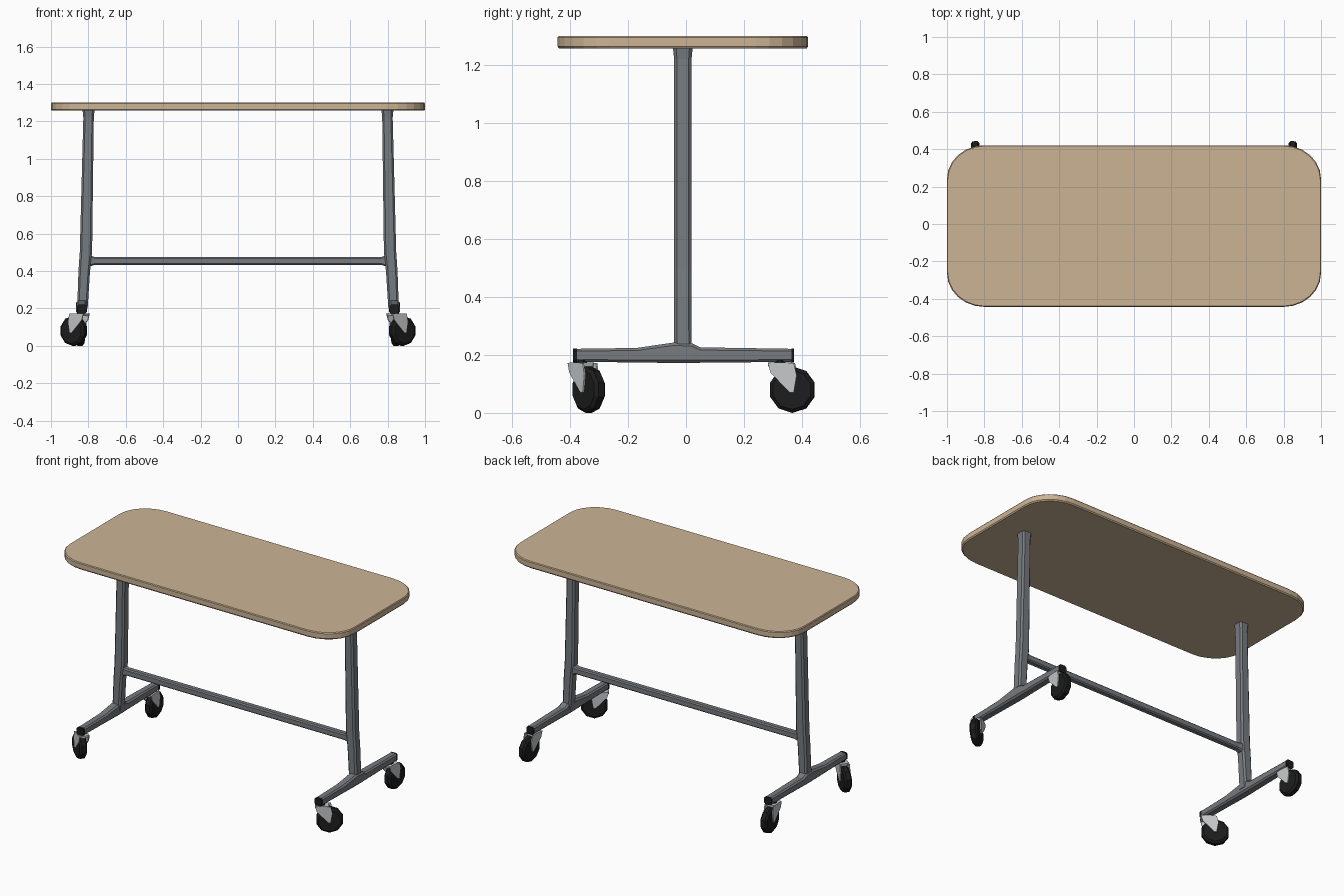
import bpy, bmesh, math
from mathutils import Vector, Matrix

if "Cube" in bpy.data.objects:
    bpy.data.objects.remove(bpy.data.objects["Cube"])


def material(name, rgb):
    m = bpy.data.materials.new(name)
    m.diffuse_color = (*rgb, 1)
    m.use_nodes = True
    m.node_tree.nodes["Principled BSDF"].inputs["Base Color"].default_value = m.diffuse_color
    return m


TAN = material("tan wood", (0.60, 0.455, 0.30))
GREY = material("steel grey", (0.185, 0.20, 0.215))
BLACK = material("black rubber", (0.012, 0.012, 0.013))
SILVER = material("light grey metal", (0.56, 0.57, 0.59))


def skin(name, rings, mat, matrix=None):
    """Closed solid through a list of equally sized point rings."""
    bm = bmesh.new()
    loops = [[bm.verts.new(p) for p in ring] for ring in rings]
    n = len(loops[0])
    for a, b in zip(loops, loops[1:]):
        for i in range(n):
            j = (i + 1) % n
            bm.faces.new((a[i], a[j], b[j], b[i]))
    bm.faces.new(loops[0])
    bm.faces.new(loops[-1])
    if matrix:
        bm.transform(matrix)
    bmesh.ops.recalc_face_normals(bm, faces=bm.faces)
    me = bpy.data.meshes.new(name)
    bm.to_mesh(me)
    bm.free()
    me.materials.append(mat)
    ob = bpy.data.objects.new(name, me)
    bpy.context.collection.objects.link(ob)
    return ob


def section(axis, pos, c, h, k=0.35):
    """Chamfered rectangle across an axis; c = centre, h = half sizes."""
    q = k * min(h)
    a, b = h
    pts = [(a, b - q), (a - q, b), (q - a, b), (-a, b - q),
           (-a, q - b), (q - a, -b), (a - q, -b), (a, q - b)]
    ring = []
    for u, v in pts:
        p = [c[0] + u, c[1] + v]
        p.insert(axis, pos)
        ring.append(p)
    return ring


# table top: rounded slab with slightly eased edges
def outline(z, inset):
    hx, hy, rx, ry, pts = 1 - inset, 0.432 - inset, 0.20, 0.18, []
    for q, (sx, sy) in enumerate([(1, 1), (-1, 1), (-1, -1), (1, -1)]):
        for i in range(7):
            t = math.radians(90 * q + 15 * i)
            pts.append((sx * (hx - rx) + rx * math.cos(t),
                        sy * (hy - ry) + ry * math.sin(t) - 0.011, z))
    return pts


skin("table_top", [outline(1.257, 0.005), outline(1.264, 0),
                   outline(1.295, 0), outline(1.30, 0.004)], TAN)

# crossbar, flared where it meets the posts
skin("crossbar", [section(0, x, (-0.01, 0.454), (hy, hz)) for x, hy, hz in
                  [(-0.81, 0.025, 0.034), (-0.765, 0.02, 0.021),
                   (0.765, 0.02, 0.021), (0.81, 0.025, 0.034)]], GREY)


def caster(label, pivot, angle, mirror):
    """Swivel caster trailing along the given angle from its pivot."""
    mtx = (mirror @ Matrix.Translation((*pivot, 0))
           @ Matrix.Rotation(math.radians(angle), 4, 'Z'))

    def disc(y, r):
        return [(0.043 + r * math.sin(math.tau * i / 10), y,
                 0.08 + r * math.cos(math.tau * i / 10)) for i in range(10)]

    skin(label + "_wheel", [disc(-0.023, 0.068), disc(-0.013, 0.08),
                            disc(0.013, 0.08), disc(0.023, 0.068)], BLACK, mtx)
    # fork cheeks and crown
    prof = [(-0.04, 0.172), (0.05, 0.172), (0.06, 0.13), (0.05, 0.07),
            (0.036, 0.07), (-0.03, 0.138)]
    for side, y in (("a", -0.031), ("b", 0.025)):
        skin(f"{label}_fork_{side}", [[(x, yy, z) for x, z in prof]
                                      for yy in (y, y + 0.006)], SILVER, mtx)
    skin(label + "_fork_crown", [section(2, z, (0.0, 0), (0.04, 0.031))
                                 for z in (0.160, 0.174)], SILVER, mtx)
    skin(label + "_stem", [section(2, z, (0, 0), (0.018, 0.018), 0.6)
                           for z in (0.165, 0.185)], BLACK, mtx)


for side, s in (("right", 1), ("left", -1)):
    mir = Matrix.Diagonal((s, 1, 1, 1))
    # leaning post
    skin(side + "_post", [section(2, z, (x, -0.011), (hx, hy)) for z, x, hx, hy in
                          [(0.20, 0.832, 0.028, 0.031), (0.40, 0.822, 0.031, 0.030),
                           (0.50, 0.813, 0.033, 0.030), (1.22, 0.799, 0.028, 0.030),
                           (1.26, 0.799, 0.032, 0.034)]], GREY, mir)
    # foot, thicker under the post
    skin(side + "_foot", [section(1, y, (0.836, (t + b) / 2), (hx, (t - b) / 2))
                          for y, b, t, hx in
                          [(-0.378, 0.176, 0.221, 0.024), (-0.17, 0.174, 0.224, 0.027),
                           (-0.04, 0.172, 0.243, 0.029), (0.02, 0.172, 0.24, 0.029),
                           (0.05, 0.173, 0.226, 0.028), (0.366, 0.176, 0.221, 0.024)]],
         GREY, mir)
    # black end caps
    for end, y0, y1 in (("front", -0.39, -0.376), ("rear", 0.364, 0.373)):
        skin(f"{side}_{end}_cap", [section(1, y, (0.836, 0.198), (0.025, 0.024))
                                   for y in (y0, y1)], BLACK, mir)
    caster(side + "_front_caster", (0.843, -0.36), 35, mir)
    caster(side + "_rear_caster", (0.842, 0.324), 86, mir)
